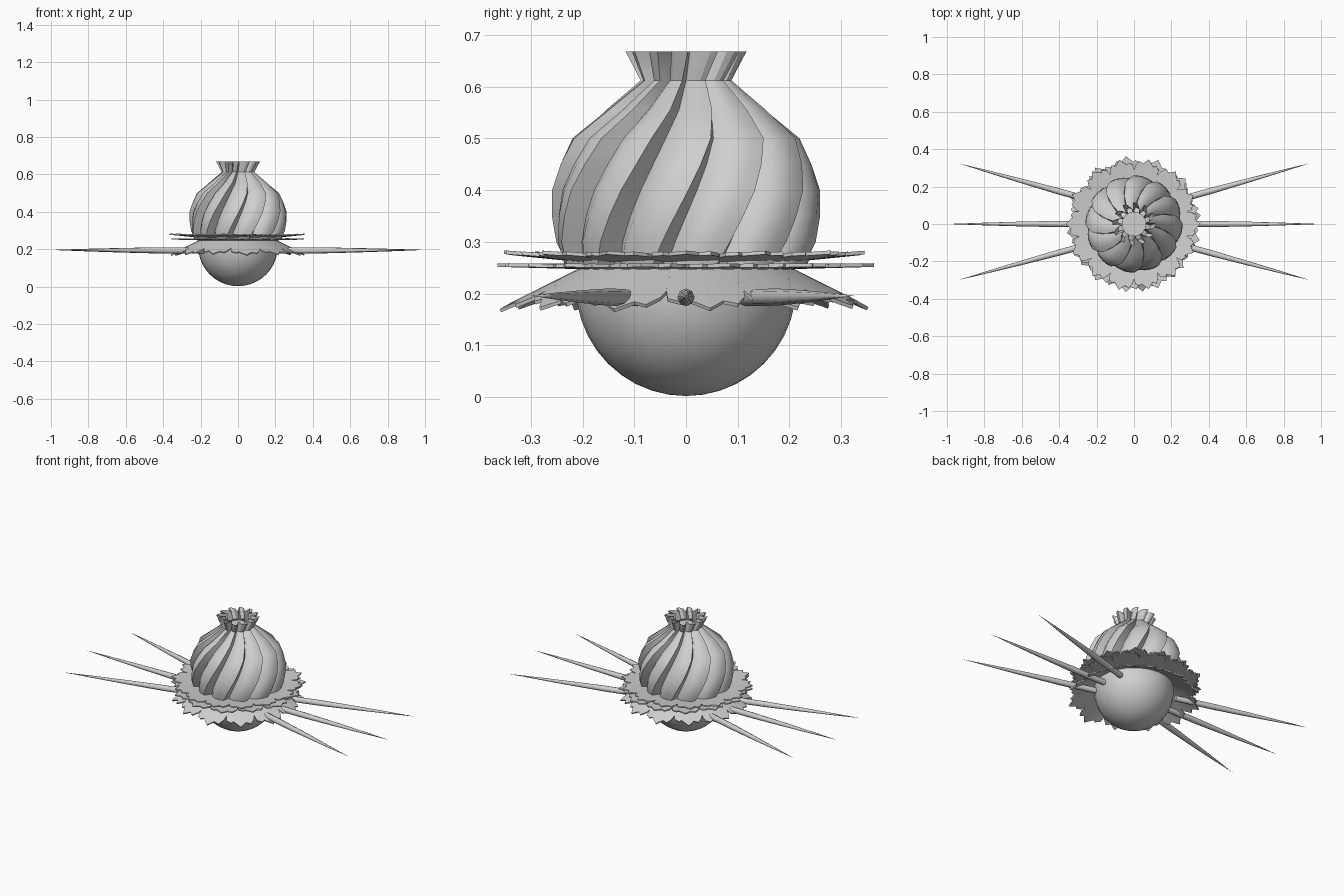
import bpy, math, random
from mathutils import Vector

if "Cube" in bpy.data.objects:
    bpy.data.objects.remove(bpy.data.objects["Cube"])

random.seed(4)
grey = bpy.data.materials.new("plain_grey")
grey.diffuse_color = (0.63, 0.63, 0.63, 1)
grey.use_nodes = True
grey.node_tree.nodes["Principled BSDF"].inputs["Base Color"].default_value = grey.diffuse_color


def make(name, verts, faces, smooth=None):
    mesh = bpy.data.meshes.new(name)
    mesh.from_pydata(verts, [], faces)
    mesh.materials.append(grey)
    ob = bpy.data.objects.new(name, mesh)
    bpy.context.collection.objects.link(ob)
    bpy.ops.object.select_all(action='DESELECT')
    ob.select_set(True)
    bpy.context.view_layer.objects.active = ob
    if smooth:
        bpy.ops.object.shade_smooth_by_angle(angle=math.radians(smooth))
    return ob


def polar(r, a, z):
    return (r * math.cos(a), r * math.sin(a), z)


# Round base
bpy.ops.mesh.primitive_uv_sphere_add(segments=32, ring_count=20, radius=0.213, location=(0, 0, 0.215))
base = bpy.context.object
base.name = "round_base"
base.data.materials.append(grey)
bpy.ops.object.shade_smooth_by_angle(angle=math.radians(40))

# Twisted pleated bulb: each pleat swells outward, then steps back in
LOBES = 12
pleat = [(0, 0), (0.18, 0.5), (0.38, 0.8), (0.6, 0.96), (0.84, 1)]
# height, outer radius, inner radius
rings = [(0.255, 0.238, 0.195), (0.30, 0.255, 0.21), (0.35, 0.260, 0.215), (0.40, 0.259, 0.213),
         (0.45, 0.244, 0.20), (0.50, 0.222, 0.178), (0.555, 0.157, 0.122), (0.612, 0.088, 0.062),
         (0.668, 0.117, 0.064)]
verts, faces = [], []
n = LOBES * len(pleat)
for z, ro, ri in rings:
    twist = math.radians(115 * (z - 0.28) - 8)
    for k in range(LOBES):
        for t, f in pleat:
            a = (k + t) / LOBES * math.tau + twist
            verts.append(polar(ri + (ro - ri) * f, a, z))
for j in range(len(rings) - 1):
    for i in range(n):
        i2 = (i + 1) % n
        faces.append((j * n + i, j * n + i2, (j + 1) * n + i2, (j + 1) * n + i))
make("pleated_bulb", verts, faces, 28)

# Floor inside the open neck
m = 24
make("neck_floor", [polar(0.066, i / m * math.tau, 0.614) for i in range(m)], [tuple(range(m))])

# Jagged leaf collar in three tiers: angle fraction, radius
outline = [(-0.5, 0.295), (-0.46, 0.325), (-0.30, 0.338), (-0.23, 0.328), (0.0, 0.362),
           (0.17, 0.334), (0.32, 0.345), (0.45, 0.318), (0.5, 0.295)]


def collar(name, count, offset, inner, z_in, z_out, scale):
    verts, faces = [], []
    for k in range(count):
        s = scale * random.uniform(0.97, 1.02)
        start = len(verts)
        for f, r in outline:
            a = (k + f + offset) / count * math.tau
            r *= s
            z = z_in + (z_out - z_in) * (r - inner) / (0.36 - inner)
            verts += [polar(inner, a, z_in), polar(r, a, z)]
        for i in range(len(outline) - 1):
            p = start + 2 * i
            faces.append((p, p + 1, p + 3, p + 2))
    ob = make(name, verts, faces)
    mod = ob.modifiers.new("thickness", 'SOLIDIFY')
    mod.thickness = 0.007
    mod.offset = 0


collar("upper_leaves", 14, 0.0, 0.18, 0.262, 0.280, 1.0)
collar("middle_leaves", 13, 0.5, 0.18, 0.250, 0.255, 1.0)
collar("lower_leaves", 12, 0.25, 0.18, 0.258, 0.168, 0.985)


# Long side spikes: blunt at the base, tapering to a point
def spike(name, start, tip):
    start, tip = Vector(start), Vector(tip)
    d = (tip - start).normalized()
    u = d.cross(Vector((0, 0, 1))).normalized()
    w = u.cross(d)
    sides = 8
    verts, faces = [], [tuple(reversed(range(sides)))]
    profile = [(0, 0.0165), (0.3, 0.0165), (0.55, 0.012), (0.8, 0.006)]
    for t, r in profile:
        c = start.lerp(tip, t)
        for i in range(sides):
            a = i / sides * math.tau
            verts.append(c + r * (math.cos(a) * u + math.sin(a) * w))
    verts.append(tip)
    for j in range(len(profile)):
        for i in range(sides):
            i2 = (i + 1) % sides
            if j < len(profile) - 1:
                faces.append((j * sides + i, j * sides + i2, (j + 1) * sides + i2, (j + 1) * sides + i))
            else:
                faces.append((j * sides + i, j * sides + i2, len(verts) - 1))
    make(name, verts, faces, 50)


for side, label in ((1, "right"), (-1, "left")):
    spike(label + "_middle_spike", (side * 0.18, 0, 0.192), (side, 0, 0.196))
    spike(label + "_back_spike", (side * 0.19, 0.115, 0.192), (side * 0.94, 0.325, 0.196))
    spike(label + "_front_spike", (side * 0.17, -0.09, 0.192), (side * 0.94, -0.30, 0.196))
